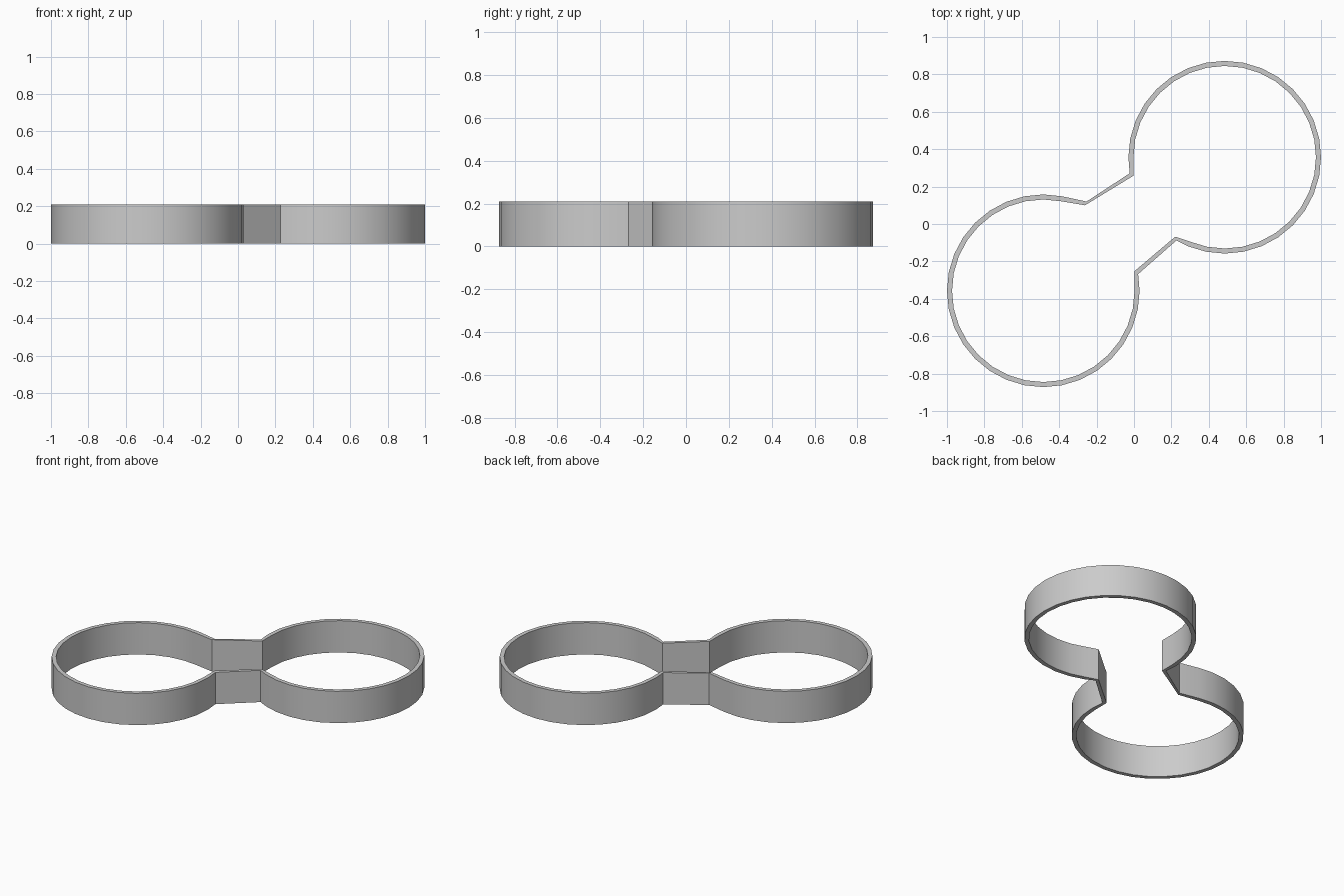
import bpy, bmesh
from math import sin, cos, pi

if "Cube" in bpy.data.objects:
    bpy.data.objects.remove(bpy.data.objects["Cube"])

HEIGHT, SEG = 0.21, 32
RIGHT, LEFT = (0.485, 0.357), (-0.485, -0.357)


def arc(centre, radius, first, last):
    """Points on a 32-sided circle between two step numbers."""
    return [(centre[0] + radius * cos(2 * pi * i / SEG),
             centre[1] + radius * sin(2 * pi * i / SEG))
            for i in range(first, last + 1)]


def outline(radius, corners):
    """Two open circles joined by straight bridge walls at the corners."""
    right_start, right_end, left_start, left_end = corners
    return ([right_start] + arc(RIGHT, radius, 22, 48) + [right_end]
            + [left_start] + arc(LEFT, radius, 7, 32) + [left_end])


# Outer and inner outlines of the thin wall
outer = outline(0.515, [(0.227, -0.088), (-0.023, 0.271), (-0.254, 0.120), (0.022, -0.268)])
inner = outline(0.488, [(0.220, -0.068), (-0.003, 0.258), (-0.262, 0.100), (0.003, -0.252)])

# Double ring wall
bm = bmesh.new()
loops = [[bm.verts.new((x, y, z)) for x, y in pts]
         for pts, z in ((outer, 0), (outer, HEIGHT), (inner, HEIGHT), (inner, 0))]
n = len(outer)
for k in range(4):
    a, b = loops[k], loops[(k + 1) % 4]
    for i in range(n):
        j = (i + 1) % n
        bm.faces.new((a[i], a[j], b[j], b[i]))
bmesh.ops.recalc_face_normals(bm, faces=bm.faces)
mesh = bpy.data.meshes.new("double_ring_wall")
bm.to_mesh(mesh)
bm.free()
wall = bpy.data.objects.new("double_ring_wall", mesh)
bpy.context.collection.objects.link(wall)

# Smooth arcs, crisp rims and corners
bpy.context.view_layer.objects.active = wall
wall.select_set(True)
bpy.ops.object.shade_smooth_by_angle(angle=pi / 6)
